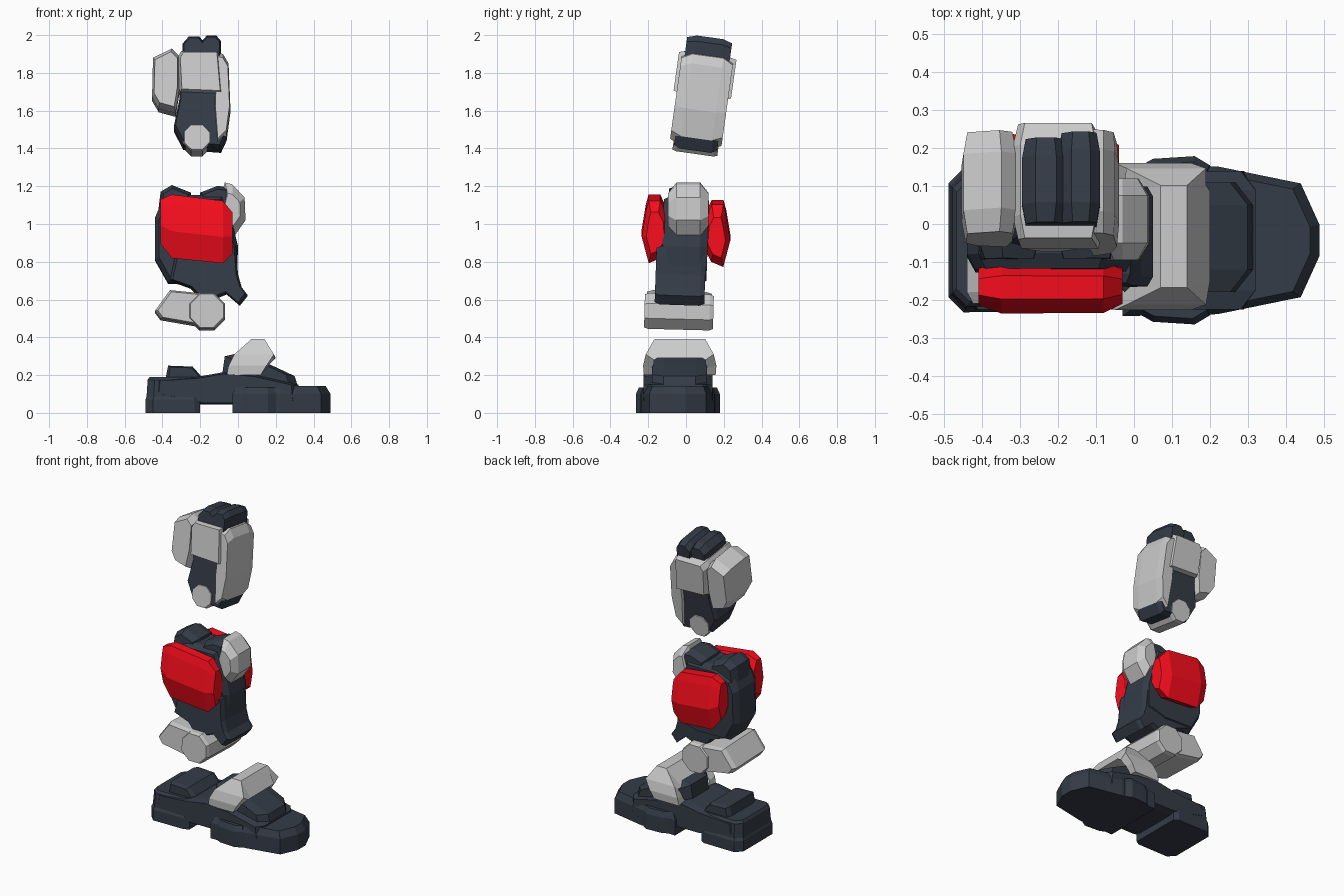
import bpy, bmesh
from math import radians, cos, sin, pi
from mathutils import Matrix, Vector

if "Cube" in bpy.data.objects:
    bpy.data.objects.remove(bpy.data.objects["Cube"])


def material(name, rgb):
    m = bpy.data.materials.new(name)
    m.diffuse_color = (*rgb, 1)
    m.use_nodes = True
    m.node_tree.nodes["Principled BSDF"].inputs["Base Color"].default_value = m.diffuse_color
    return m


DARK = material("dark_metal", (0.035, 0.045, 0.063))
RED = material("red_paint", (0.95, 0.004, 0.012))


def loft(name, rings, mat=None, tilt=0, pivot=(0, 0, 0)):
    """Skin a list of closed rings, cap both ends, tilt about the x axis."""
    bm = bmesh.new()
    vs = [[bm.verts.new(p) for p in r] for r in rings]
    n = len(rings[0])
    for a, b in zip(vs, vs[1:]):
        for i in range(n):
            bm.faces.new((a[i], a[(i + 1) % n], b[(i + 1) % n], b[i]))
    bm.faces.new(vs[0])
    bm.faces.new(vs[-1])
    bmesh.ops.recalc_face_normals(bm, faces=bm.faces)
    if tilt:
        bmesh.ops.rotate(bm, cent=Vector(pivot), verts=bm.verts,
                         matrix=Matrix.Rotation(radians(tilt), 3, 'X'))
    me = bpy.data.meshes.new(name)
    bm.to_mesh(me)
    bm.free()
    ob = bpy.data.objects.new(name, me)
    bpy.context.collection.objects.link(ob)
    if mat:
        me.materials.append(mat)
    return ob


def slab(name, axis, profile, stations, mat=None, **kw):
    """Sweep a 2D profile along an axis; stations are (position, scale, optional rise)."""
    us, ws = zip(*profile)
    cu, cw = (min(us) + max(us)) / 2, (min(ws) + max(ws)) / 2
    rings = []
    for pos, s, *rise in stations:
        ring = []
        for u, w in profile:
            p = [cu + (u - cu) * s, cw + (w - cw) * s + sum(rise)]
            p.insert(axis, pos)
            ring.append(p)
        rings.append(ring)
    return loft(name, rings, mat, **kw)


def ends(lo, hi, bevel, s=0.85):
    return [(lo, s), (lo + bevel, 1), (hi - bevel, 1), (hi, s)]


def disc(x, z, r, n=8):
    return [(x + r * cos(2 * pi * (i + .5) / n), z + r * sin(2 * pi * (i + .5) / n)) for i in range(n)]


def outline(half, mid=-0.043):
    return [(x, mid + h) for x, h in half] + [(x, mid - h) for x, h in reversed(half)]


X, Y, Z = 0, 1, 2

# Foot: toe and heel soles, with a bulge on each side of the toe
slab("toe_sole", Z, outline([(.49, .04), (.44, .15), (.22, .195), (-.03, .2)]),
     [(0, 1), (.1, 1), (.142, .9)], DARK)
slab("heel_sole", Z, outline([(-.2, .17), (-.23, .188), (-.45, .19), (-.49, .15)]),
     [(0, 1), (.07, 1), (.085, .96), (.175, .92), (.19, .85)], DARK)
slab("sole_side_bulge", Z, outline([(.2, .198), (.16, .222), (.05, .215), (-.03, .17)]),
     [(0, 1), (.1, 1), (.135, .93)], DARK)

# Foot: arch, upper ramp, heel top
slab("foot_arch", Y, [(-.46, .1), (-.45, .175), (-.22, .19), (-.08, .215), (.1, .2), (.32, .15),
     (.33, .06), (-.03, .045), (-.2, .045)], ends(-.225, .14, .05, .9), DARK)
slab("foot_ramp", Y, [(-.09, .16), (-.07, .3), (.02, .32), (.14, .27), (.3, .195), (.32, .13)],
     ends(-.18, .11, .06, .75), DARK)
slab("heel_top", Y, [(-.39, .15), (-.37, .25), (-.24, .245), (-.2, .2), (-.18, .15)],
     ends(-.185, .105, .03, .85), DARK)

# Grey arched cuff over the instep
half = [(.19, .12, .2, .2, -.06, .12), (.194, .14, .25, .24, -.05, .15), (.18, .135, .31, .28, -.02, .19),
        (.135, .12, .39, .29, .07, .14)]
path = [(-1, *h) for h in half] + [(1, *h) for h in reversed(half)]
loft("instep_cuff", [[(x0, -.033 + s * yo, zo), (x1, -.033 + s * yo, zo),
                      (x1 + (.06 if zo > .35 else 0), -.033 + s * yi, zi),
                      (x0 - (.1 if zo > .35 else 0), -.033 + s * yi, zi)]
                     for s, yo, yi, zo, zi, x0, x1 in path])

# Ankle hinge and the link behind it
slab("ankle_barrel", Y, disc(-.165, .536, .103), ends(-.22, .145, .02, .92), tilt=-1.5, pivot=(0, -.04, .53))
slab("ankle_link", Y, [(-.44, .535), (-.36, .645), (-.21, .63), (-.13, .6), (-.18, .455), (-.41, .495)],
     ends(-.21, .135, .03, .9), tilt=-2, pivot=(0, -.04, .55))

# Shin: core, lower block, front flare and top lobes
lean = dict(tilt=-2, pivot=(0, -.01, .9))
slab("shin_core", Y, [(-.44, .81), (-.44, 1.03), (-.41, 1.1), (-.3, 1.15), (-.08, 1.15), (-.03, 1.0),
     (0, .88), (-.005, .72), (-.15, .68), (-.37, .685)], ends(-.125, .115, .04, .9), DARK, **lean)
slab("shin_lower", Y, [(-.36, .7), (-.33, .84), (-.01, .88), (.0, .73), (.02, .66), (.05, .62), (.01, .57),
     (-.06, .63), (-.18, .58), (-.25, .66)], ends(-.155, .108, .025, .93), DARK, **lean)
slab("shin_rear_lobe", Y, [(-.43, 1.0), (-.41, 1.17), (-.35, 1.205), (-.25, 1.165), (-.23, 1.0)],
     ends(-.1, .1, .05, .8), DARK, **lean)
slab("shin_front_lobe", Y, [(-.22, 1.0), (-.2, 1.165), (-.11, 1.2), (-.05, 1.195), (-.03, 1.0)],
     ends(-.1, .1, .05, .8), DARK, **lean)

# Red armour pads on both sides of the shin
pad = [(-.2, 1.155), (-.215, 1.1), (-.24, .95), (-.2, .8), (-.13, .83), (-.085, .92), (-.095, 1.07), (-.135, 1.155)]
slab("shin_pad_front", X, pad, [(-.41, .66, .035), (-.35, .95, .01), (-.08, .93, -.02), (-.03, .62, -.025)], RED)
slab("shin_pad_back", X, [(-y, z - .03) for y, z in pad],
     [(-.385, .66, .03), (-.325, .96, .01), (-.1, .93, -.01), (-.04, .6, -.02)], RED)

# Grey knee guard
slab("knee_guard", Y, [(-.07, 1.22), (-.03, 1.21), (.035, 1.14), (.04, 1.02), (-.02, .935), (-.07, .98), (-.1, 1.1)],
     [(-.095, .6), (-.05, 1), (.075, 1), (.12, .6)])

# Thigh: everything leans together towards the back
lean = dict(tilt=-8, pivot=(0, .09, 1.65))
for name, x0, x1, top, y1 in (("hip_knob_rear", -.295, -.18, 1.985, .185), ("hip_knob_front", -.2, -.09, 1.99, .2)):
    slab(name, Y, [(x0, 1.8), (x0, top - .04), (x0 + .035, top), (x1 - .025, top), (x1, top - .03), (x1, 1.8)],
         ends(-.04, y1, .05, .84), DARK, **lean)
slab("thigh_core", Y, [(-.31, 1.85), (-.11, 1.85), (-.06, 1.6), (-.06, 1.45), (-.09, 1.385), (-.29, 1.4),
     (-.34, 1.5), (-.31, 1.65)], ends(-.03, .2, .03, .93), DARK, **lean)
slab("thigh_shell", Y, [(-.32, 1.87), (-.3, 1.905), (-.1, 1.905), (-.08, 1.67), (-.31, 1.68)],
     ends(-.072, .235, .06, .88), **lean)
slab("thigh_front_plate", Y, [(-.115, 1.9), (-.08, 1.89), (-.05, 1.84), (-.04, 1.6), (-.06, 1.45), (-.11, 1.4),
     (-.125, 1.6)], [(-.055, .88), (.0, 1), (.165, 1), (.22, .88)], **lean)
slab("thigh_rear_pod", Y, [(-.45, 1.87), (-.35, 1.92), (-.31, 1.88), (-.31, 1.7), (-.33, 1.575), (-.42, 1.6),
     (-.455, 1.66)], ends(-.055, .215, .06, .85), **lean)
slab("knee_barrel", Y, disc(-.218, 1.44, .078), ends(-.035, .205, .02, .92), **lean)
